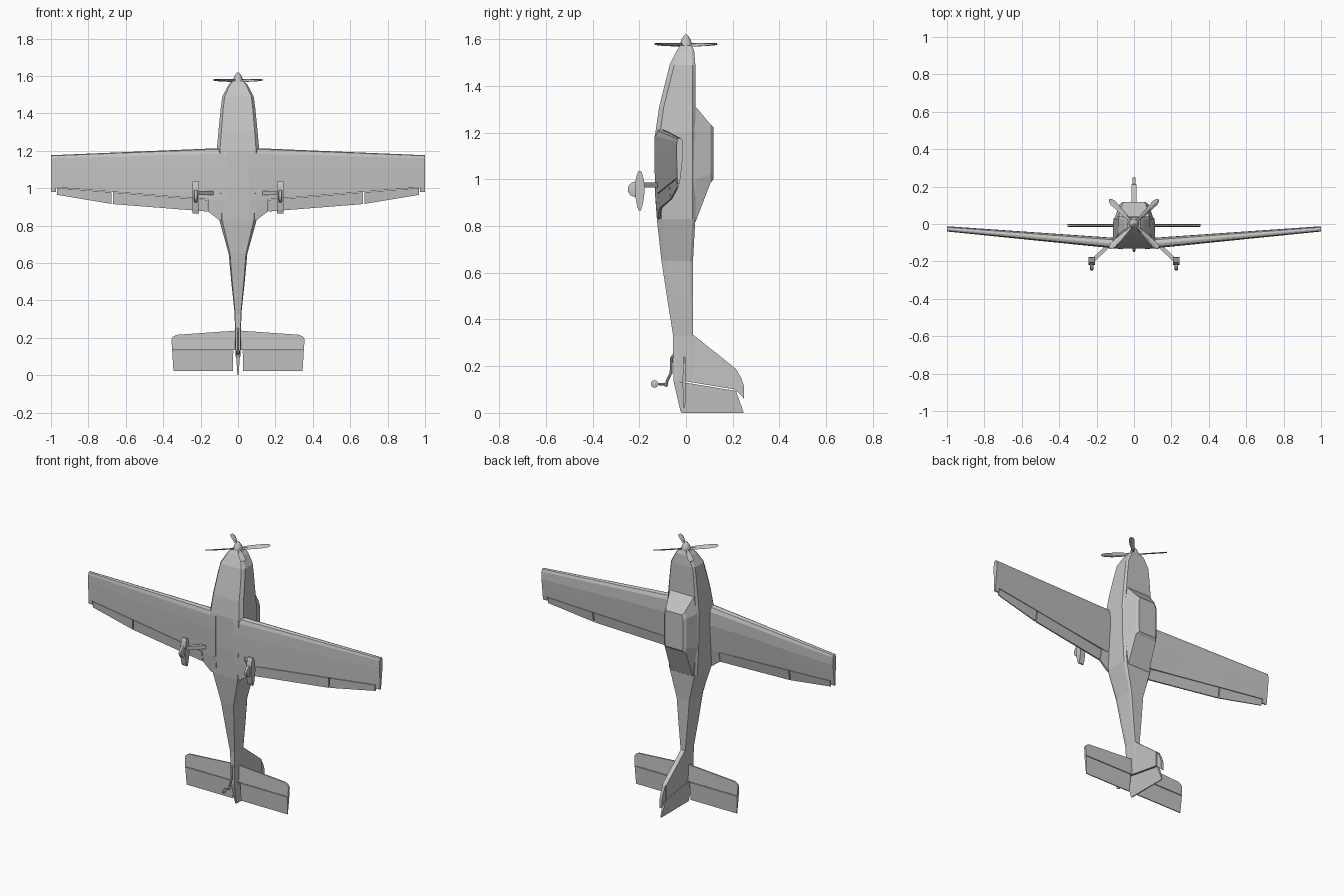
import bpy, bmesh, math
from mathutils import Vector, Matrix

if "Cube" in bpy.data.objects:
    bpy.data.objects.remove(bpy.data.objects["Cube"])

grey = bpy.data.materials.new("plain grey")
grey.diffuse_color = (0.55, 0.55, 0.55, 1)
grey.use_nodes = True
grey.node_tree.nodes["Principled BSDF"].inputs["Base Color"].default_value = grey.diffuse_color


def loft(name, rings, mirror=False, smooth=False):
    """Skin a list of closed rings and cap both ends."""
    bm = bmesh.new()
    vr = [[bm.verts.new(p) for p in r] for r in rings]
    n = len(rings[0])
    for a, b in zip(vr, vr[1:]):
        for i in range(n):
            bm.faces.new((a[i], a[(i + 1) % n], b[(i + 1) % n], b[i]))
    bm.faces.new(vr[0])
    bm.faces.new(vr[-1])
    bmesh.ops.recalc_face_normals(bm, faces=bm.faces)
    me = bpy.data.meshes.new(name)
    bm.to_mesh(me)
    bm.free()
    me.materials.append(grey)
    ob = bpy.data.objects.new(name, me)
    bpy.context.collection.objects.link(ob)
    if mirror:
        ob.modifiers.new("mirror", 'MIRROR')
    if smooth:
        bpy.ops.object.select_all(action='DESELECT')
        ob.select_set(True)
        bpy.context.view_layer.objects.active = ob
        bpy.ops.object.shade_smooth_by_angle(angle=math.radians(40))
    return ob


def lerp_table(t, table):
    for (a, va), (b, vb) in zip(table, table[1:]):
        if t <= b:
            return va + (vb - va) * max(0, (t - a) / (b - a))
    return table[-1][1]


def circle(c, r, axis, n=16):
    pts = []
    for i in range(n):
        u, v = r * math.cos(math.tau * i / n), r * math.sin(math.tau * i / n)
        pts.append(Vector(c) + Vector((0, u, v) if axis == 'X' else (u, v, 0)))
    return pts


def tube(name, path, r, n=8):
    """Round rod through points lying in the y-z plane."""
    path = [Vector(p) for p in path]
    rings = []
    for i, p in enumerate(path):
        d = (path[min(i + 1, len(path) - 1)] - path[max(i - 1, 0)]).normalized()
        side = Vector((1, 0, 0))
        up = d.cross(side)
        rings.append([p + r * (math.cos(math.tau * k / n) * side + math.sin(math.tau * k / n) * up)
                      for k in range(n)])
    return loft(name, rings, smooth=True)


# Fuselage: z, half width, belly y, back y
def hull_ring(z, w, b, t):
    ch = min(0.02, (t - b) * 0.2)
    half = [(0.85 * w, b), (w, b + ch), (w * 0.97, t - ch * 0.6), (0.86 * w, t)]
    return [(x, y, z) for x, y in half] + [(-x, y, z) for x, y in reversed(half)]


hull = [(0.135, .015, -.054, .03), (0.33, .018, -.055, .03), (0.50, .036, -.082, .03),
        (0.65, .050, -.105, .03), (0.83, .100, -.125, .04), (1.0, .110, -.131, .04),
        (1.20, .114, -.131, .04), (1.31, .104, -.115, .04), (1.43, .092, -.085, .04),
        (1.49, .084, -.07, .04), (1.55, .052, -.04, .035), (1.572, .034, -.025, .026)]
loft("fuselage", [hull_ring(*h) for h in hull])

# Canopy: lofted from its base outline up to the roof
canopy = []
for y, wf, wm, wr, z in [(.03, .084, .104, .078, (.81, 1.0, 1.21, 1.32)),
                         (.042, .082, .10, .076, (.82, 1.0, 1.21, 1.31)),
                         (.105, .064, .078, .072, (.985, 1.02, 1.20, 1.235)),
                         (.118, .052, .062, .058, (1.0, 1.03, 1.19, 1.222))]:
    half = [(wr, z[0]), (wm, z[1]), (wm, z[2]), (wf, z[3])]
    canopy.append([(x, y, k) for x, k in half] + [(-x, y, k) for x, k in reversed(half)])
loft("canopy", canopy)

# Wings: airfoil sections between two heights at each spanwise station
UPPER = [(0, .5), (.015, .8), (.08, .97), (.3, 1), (.75, .66), (1, .36)]
LOWER = [(0, .4), (.015, .15), (.08, .02), (.3, 0), (.75, .05), (1, .18)]
TRAIL = [(.05, .83), (.10, .83), (.16, .875), (.67, .915), (.97, .965), (1, .968)]


def lead(x):
    return 1.214 - 0.042 * (x - 0.1)


def hinge(x):
    return 0.935 + 0.08 * (x - 0.1)


def wing_ring(x, top, bottom):
    le, te = lead(x), lerp_table(x, TRAIL)
    k = (x - 0.1) / 0.9
    y0, thick = -0.131 + 0.091 * k, 0.057 - 0.029 * k
    t0, t1 = (le - top) / (le - te), (le - bottom) / (le - te)
    if top == le:
        ts = [0, .015, .08, .3, .55, t1]
    else:
        ts = [t0, (t0 + t1) / 2, t1]
    up = [(x, y0 + thick * lerp_table(t, UPPER), le - t * (le - te)) for t in ts]
    lo = [(x, y0 + thick * lerp_table(t, LOWER), le - t * (le - te)) for t in ts]
    return up + lo[::-1]


GAP = 0.003
loft("wing", [wing_ring(x, lead(x), hinge(x)) for x in (.06, .4, .7, 1)], True)
for name, xs in [("flap", (.163, .42, .669)), ("aileron", (.676, .82, .968))]:
    loft(name, [wing_ring(x, hinge(x) - GAP, lerp_table(x, TRAIL)) for x in xs], True)
loft("wing_root_fillet", [wing_ring(x, hinge(x), lerp_table(x, TRAIL)) for x in (.06, .10, .16)], True)
loft("wing_tip_block", [wing_ring(x, hinge(x), 0.98) for x in (.972, 1)], True)


# Tail surfaces: flat outlines with a thickness rule
def plate_x(name, pts, half):
    return loft(name, [[(s * half(z), y, z) for y, z in pts] for s in (-1, 1)])


def plate_y(name, pts, half, mirror=True):
    return loft(name, [[(x, -.007 + s * half(z), z) for x, z in pts] for s in (-1, 1)], mirror)


plate_x("fin", [(-.03, .30), (.03, .335), (.212, .19), (.212, .10), (-.05, .143)], lambda z: .014)
plate_x("rudder", [(-.054, .138), (.214, .094), (.246, .004), (.246, 0), (-.02, 0), (-.024, .008)],
        lambda z: .003 + .07 * z)
plate_x("fin_tip", [(.208, .19), (.213, .19), (.236, .15), (.248, .115), (.249, .06), (.232, .08), (.208, .10)],
        lambda z: .008)
plate_y("tailplane", [(0, .24), (.03, .237), (.33, .216), (.348, .205), (.356, .19), (.352, .135), (0, .135)],
        lambda z: .008 - .05 * max(0, z - .15))
plate_y("elevator", [(.025, .131), (.352, .131), (.345, .022), (.028, .022)],
        lambda z: .002 + .045 * z)

# Spinner and four crossed propeller blades
loft("spinner", [circle((0, 0, z), r, 'Z') for z, r in
                 [(1.56, .028), (1.58, .026), (1.597, .02), (1.612, .011), (1.62, .002)]], smooth=True)
for i in range(4):
    spin = Matrix.Rotation(math.radians(45 + 90 * i), 4, 'Z')
    rings = []
    for r, c, tw, dz in [(.01, .007, 50, 0), (.06, .012, 38, 0), (.12, .016, 24, .001),
                         (.16, .016, 16, .002), (.18, .011, 12, .003), (.186, .004, 12, .003)]:
        a = math.radians(tw)
        ring = []
        for u, v in [(-c, 0), (0, .0035), (c, 0), (0, -.0035)]:
            ring.append(spin @ Vector((r, u * math.cos(a) - v * math.sin(a),
                                       1.576 + dz + u * math.sin(a) + v * math.cos(a))))
        rings.append(ring)
    loft(f"propeller_blade_{i + 1}", rings)

# Main gear: slanted leg, pointed fairing and wheel on each side
loft("gear_leg", [[(x - .009, y - .006, z - .011), (x + .009, y + .006, z - .011),
                   (x + .009, y + .006, z + .011), (x - .009, y - .006, z + .011)]
                  for x, y, z in [(.115, -.095, .975), (.222, -.197, .975)]], True)
loft("wheel_fairing", [[(.226 + sx * .017, -.198 + sy * h, z) for sx, sy in
                        [(-1, -1), (1, -1), (1, 1), (-1, 1)]]
                       for z, h in [(.865, .004), (.885, .011), (.92, .018), (.955, .021),
                                    (.99, .019), (1.02, .012), (1.036, .005)]], True)
loft("main_wheel", [circle((.226 + dx, -.216, .957), r, 'X', 20) for dx, r in
                    [(-.010, .024), (-.007, .033), (.007, .033), (.010, .024)]], True, True)

# Tail wheel on a bent strut
tube("tail_strut", [(0, -.05, .25), (0, -.062, .235), (0, -.064, .17), (0, -.080, .14), (0, -.086, .112)], .006)
tube("tail_axle", [(0, -.08, .122), (0, -.135, .124)], .005)
loft("tail_wheel", [circle((dx, -.135, .124), r, 'X') for dx, r in
                    [(-.007, .010), (-.004, .016), (.004, .016), (.007, .010)]], smooth=True)
